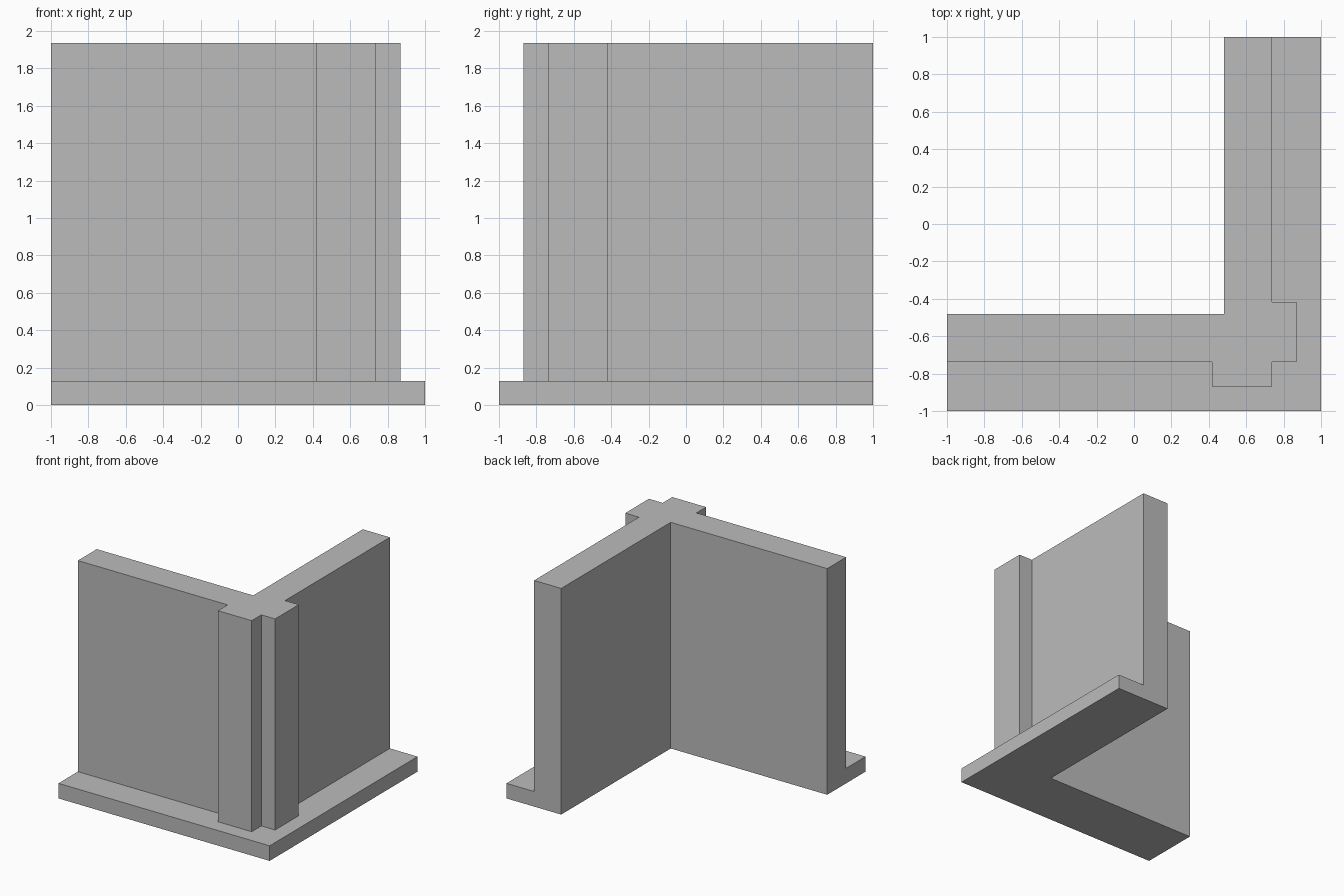
import bpy
import bmesh
import math

if "Cube" in bpy.data.objects:
    bpy.data.objects.remove(bpy.data.objects["Cube"], do_unlink=True)

GREY = (0.5, 0.5, 0.5, 1.0)
stone = bpy.data.materials.new("plain_grey")
stone.use_nodes = True
stone.diffuse_color = GREY
stone.node_tree.nodes["Principled BSDF"].inputs["Base Color"].default_value = GREY

# Shared distances from the centre
INNER, OUTER, PILASTER_EDGE, PILASTER_FACE = 0.482, 0.738, 0.418, 0.868
PLINTH_TOP, WALL_TOP = 0.129, 1.936


def corner_prism(name, half, height):
    """Extrude a half outline mirrored across the corner's diagonal."""
    # The first and last points lie on the diagonal, so they are not repeated
    outline = half + [(-y, -x) for x, y in reversed(half[1:-1])]
    bm = bmesh.new()
    base = bm.faces.new([bm.verts.new((x, y, 0)) for x, y in outline])
    top = bmesh.ops.extrude_face_region(bm, geom=[base], use_keep_orig=True)["geom"]
    bmesh.ops.translate(bm, vec=(0, 0, height),
                        verts=[v for v in top if isinstance(v, bmesh.types.BMVert)])
    bmesh.ops.recalc_face_normals(bm, faces=bm.faces)
    mesh = bpy.data.meshes.new(name)
    bm.to_mesh(mesh)
    bm.free()
    mesh.materials.append(stone)
    obj = bpy.data.objects.new(name, mesh)
    bpy.context.collection.objects.link(obj)
    return obj


# Two walls meeting at a corner, with a pilaster on each outer face
wall = corner_prism("corner_wall", [
    (INNER, -INNER), (-1, -INNER), (-1, -OUTER),
    (PILASTER_EDGE, -OUTER), (PILASTER_EDGE, -PILASTER_FACE),
    (OUTER, -PILASTER_FACE), (OUTER, -OUTER)], WALL_TOP)

# Low plinth projecting beyond the outer faces
plinth = corner_prism("plinth", [
    (INNER, -INNER), (-1, -INNER), (-1, -1), (1, -1)], PLINTH_TOP)

# Join wall and plinth into one clean solid
union = wall.modifiers.new("join_plinth", "BOOLEAN")
union.operation = "UNION"
union.solver = "EXACT"
union.object = plinth
bpy.context.view_layer.objects.active = wall
bpy.ops.object.modifier_apply(modifier=union.name)
bpy.data.objects.remove(plinth, do_unlink=True)

# Merge coplanar faces left by the join
bm = bmesh.new()
bm.from_mesh(wall.data)
bmesh.ops.dissolve_limit(bm, angle_limit=math.radians(1),
                         verts=bm.verts, edges=bm.edges)
bm.to_mesh(wall.data)
bm.free()
